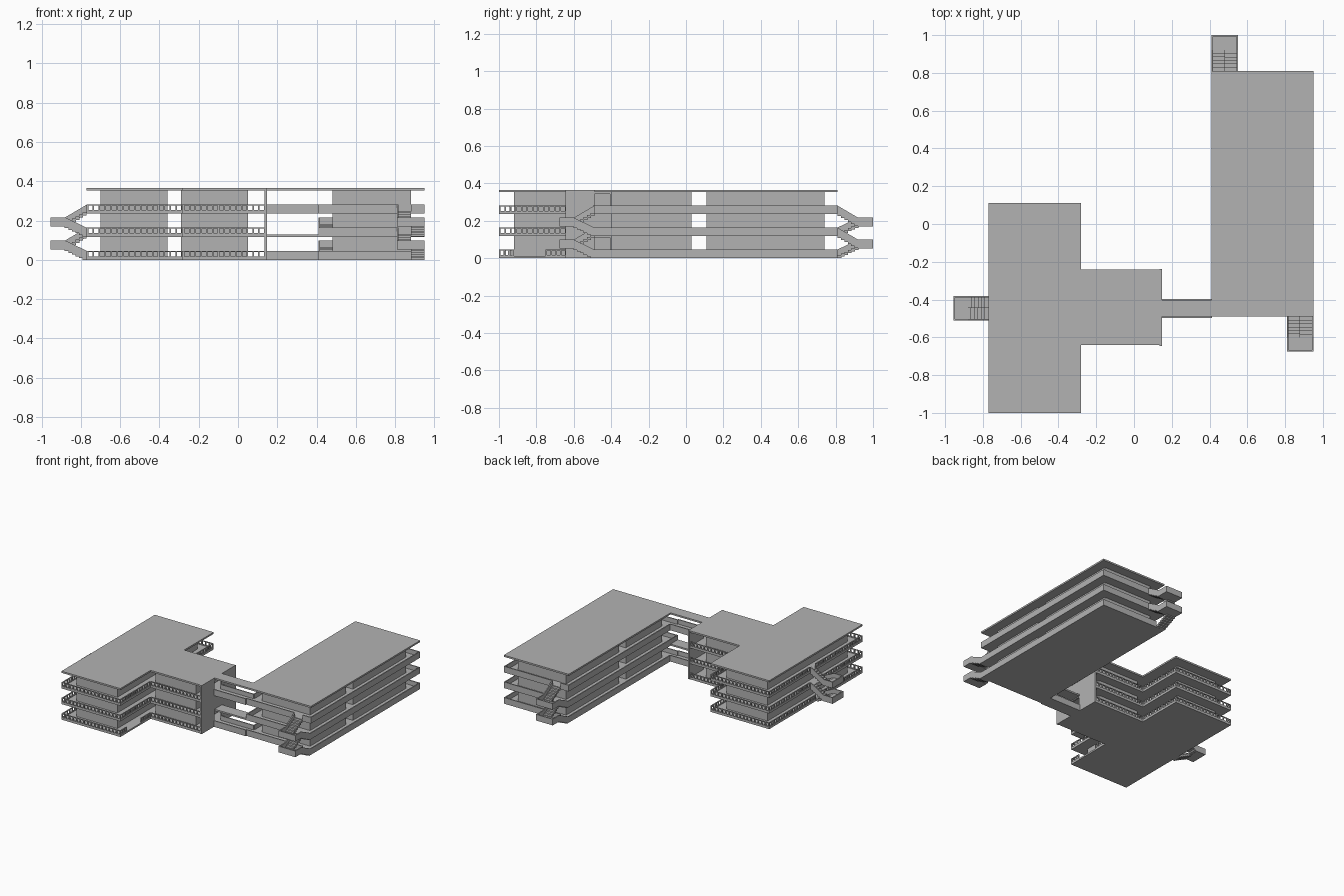
import bpy, bmesh
from math import radians
from mathutils import Matrix, Vector

cube = bpy.data.objects.get("Cube")
if cube:
    bpy.data.objects.remove(cube)

concrete = bpy.data.materials.new("grey concrete")
concrete.use_nodes = True
grey = (0.45, 0.45, 0.45, 1)
concrete.diffuse_color = grey
concrete.node_tree.nodes["Principled BSDF"].inputs["Base Color"].default_value = grey

STOREY, ROOF, TOP = 0.1175, 0.3525, 0.365
SLAB, RAIL, THICK = 0.012, 0.046, 0.008
FLOORS = [i * STOREY for i in range(3)]


def finish(bm, name, matrix=Matrix()):
    bmesh.ops.recalc_face_normals(bm, faces=bm.faces)
    mesh = bpy.data.meshes.new(name)
    bm.to_mesh(mesh)
    bm.free()
    mesh.materials.append(concrete)
    obj = bpy.data.objects.new(name, mesh)
    obj.matrix_world = matrix
    bpy.context.collection.objects.link(obj)
    return obj


def sweep(bm, points, offset):
    """Extrude a closed outline along an offset vector."""
    face = bm.faces.new([bm.verts.new(p) for p in points])
    ext = bmesh.ops.extrude_face_region(bm, geom=[face], use_keep_orig=True)
    verts = [v for v in ext["geom"] if isinstance(v, bmesh.types.BMVert)]
    bmesh.ops.translate(bm, verts=verts, vec=offset)


def prism(bm, outline, z0, z1):
    sweep(bm, [(x, y, z0) for x, y in outline], (0, 0, z1 - z0))


def rect(x0, x1, y0, y1):
    return [(x0, y0), (x1, y0), (x1, y1), (x0, y1)]


def box(bm, x0, x1, y0, y1, z0, z1):
    prism(bm, rect(x0, x1, y0, y1), z0, z1)


def strip(bm, a, b, z0, z1):
    """Thin upright wall from a to b, thickened to the left of its direction."""
    d = (b - a).normalized()
    n = Vector((-d.y, d.x)) * THICK
    prism(bm, [a, b, b + n, a + n], z0, z1)


def parapet(bm, a, b, z, pierced, gaps=()):
    """Balcony wall, solid or with a row of square holes; gaps are distances from a."""
    a, b = Vector(a), Vector(b)
    d = (b - a).normalized()
    ends = [0] + [e for g in sorted(gaps) for e in g] + [(b - a).length]
    for s, e in zip(ends[::2], ends[1::2]):
        if e - s < 0.002:
            continue
        if not pierced:
            strip(bm, a + d * s, a + d * e, z, z + RAIL)
            continue
        strip(bm, a + d * s, a + d * e, z, z + 0.018)
        strip(bm, a + d * s, a + d * e, z + 0.041, z + RAIL)
        count = max(1, round((e - s) / 0.03))
        pitch = (e - s - THICK) / count
        for i in range(count + 1):
            t = s + i * pitch
            strip(bm, a + d * t, a + d * (t + THICK), z + 0.018, z + 0.041)


def balconies(name, outline, pierced, gaps, skip=()):
    """Floor slabs with a parapet on each outline edge."""
    bm = bmesh.new()
    for level, z in enumerate(FLOORS):
        prism(bm, outline, z, z + SLAB)
        for i, a in enumerate(outline):
            if i not in skip:
                b = outline[(i + 1) % len(outline)]
                parapet(bm, a, b, z, pierced, gaps.get((level, i), ()))
    finish(bm, name)


def block(name, x0, x1, y0, y1, z0=0.005, z1=ROOF + 0.004):
    bm = bmesh.new()
    box(bm, x0, x1, y0, y1, z0, z1)
    finish(bm, name)


def roof(name, outline):
    bm = bmesh.new()
    prism(bm, outline, ROOF, TOP)
    finish(bm, name)


def staircase(name, x, y, angle, half, run=0.11, length=0.185):
    """Dog-leg stair: local +x points away from the building, the first flight is on +y."""
    bm = bmesh.new()
    steps, rise = 6, STOREY / 2
    for z in FLOORS[:2]:
        mid = z + rise - 0.006
        for side, start, end in ((1, z, mid), (-1, z + STOREY, mid)):
            lo, hi = sorted((0, side * half))
            for i in range(steps):
                top = start + (end - start) * (i + 0.5) / steps + SLAB
                box(bm, run * i / steps, run * (i + 1) / steps + 0.002,
                    lo, hi, top - 0.016, top)
            # sloping outer parapet
            outer = side * half
            sweep(bm, [(0, outer, start), (run, outer, end),
                       (run, outer, end + RAIL), (0, outer, start + RAIL)],
                  (0, -side * THICK, 0))
        # landing with its three parapets
        box(bm, run, length, -half, half, mid, mid + SLAB)
        corners = [(run, -half), (length, -half), (length, half), (run, half)]
        for a, b in zip(corners, corners[1:]):
            parapet(bm, a, b, mid, False)
    place = Matrix.Translation((x, y, 0)) @ Matrix.Rotation(radians(angle), 4, "Z")
    finish(bm, name, place)


def stair_gaps(edge, start, half, first_flight_low):
    """Parapet openings where flights meet each floor."""
    low, high = (start, start + half), (start + half, start + 2 * half)
    up, down = (low, high) if first_flight_low else (high, low)
    return {(0, edge): [up], (1, edge): [(start, start + 2 * half)], (2, edge): [down]}


# West building: T-shaped floors with pierced parapets
tee = [(-0.77, -1), (-0.28, -1), (-0.28, -0.64), (0.14, -0.64),
       (0.14, -0.24), (-0.28, -0.24), (-0.28, 0.11), (-0.77, 0.11)]
tee_gaps = stair_gaps(7, 0.11 + 0.38, 0.065, False)
tee_gaps[(0, 1)] = [(0.08, 0.25)]
balconies("west_balconies", tee, True, tee_gaps, skip=(3,))
roof("west_roof", tee)
block("west_rooms", -0.70, -0.36, -0.92, 0.03)
block("wing_rooms", -0.29, 0.05, -0.57, -0.31)

# End wall of the wing, with doorways to the two walkways
bm = bmesh.new()
for y0, y1 in ((-0.645, -0.49), (-0.405, -0.238)):
    box(bm, 0.136, 0.148, y0, y1, 0, TOP)
for z0, z1 in ((0, SLAB), (0.11, FLOORS[2] + SLAB), (0.342, TOP)):
    box(bm, 0.136, 0.148, -0.49, -0.405, z0, z1)
finish(bm, "wing_end_wall")

# East building: long floors with solid parapets
slab = rect(0.41, 0.95, -0.49, 0.81)
east_gaps = stair_gaps(0, 0.40, 0.07, False)
east_gaps.update(stair_gaps(2, 0.40, 0.07, False))
for level in (0, 2):
    east_gaps[(level, 3)] = [(1.21, 1.292)]
balconies("east_balconies", slab, False, east_gaps)
roof("east_roof", slab)
block("east_rooms_front", 0.48, 0.88, -0.40, 0.03)
block("east_rooms_back", 0.48, 0.88, 0.11, 0.74)

# Two covered walkways between the buildings
for name, z in (("lower_walkway", FLOORS[0]), ("upper_walkway", FLOORS[2])):
    bm = bmesh.new()
    box(bm, 0.14, 0.412, -0.498, -0.398, z, z + SLAB)
    parapet(bm, (0.14, -0.498), (0.412, -0.498), z, False)
    parapet(bm, (0.412, -0.398), (0.14, -0.398), z, False)
    box(bm, 0.14, 0.412, -0.49, -0.402, z + STOREY, z + STOREY + SLAB)
    finish(bm, name + "_with_cover")

# Outside stairs
staircase("front_stairs", 0.88, -0.49, -90, 0.07)
staircase("back_stairs", 0.48, 0.81, 90, 0.07, length=0.19)
staircase("west_stairs", -0.77, -0.445, 180, 0.065)
